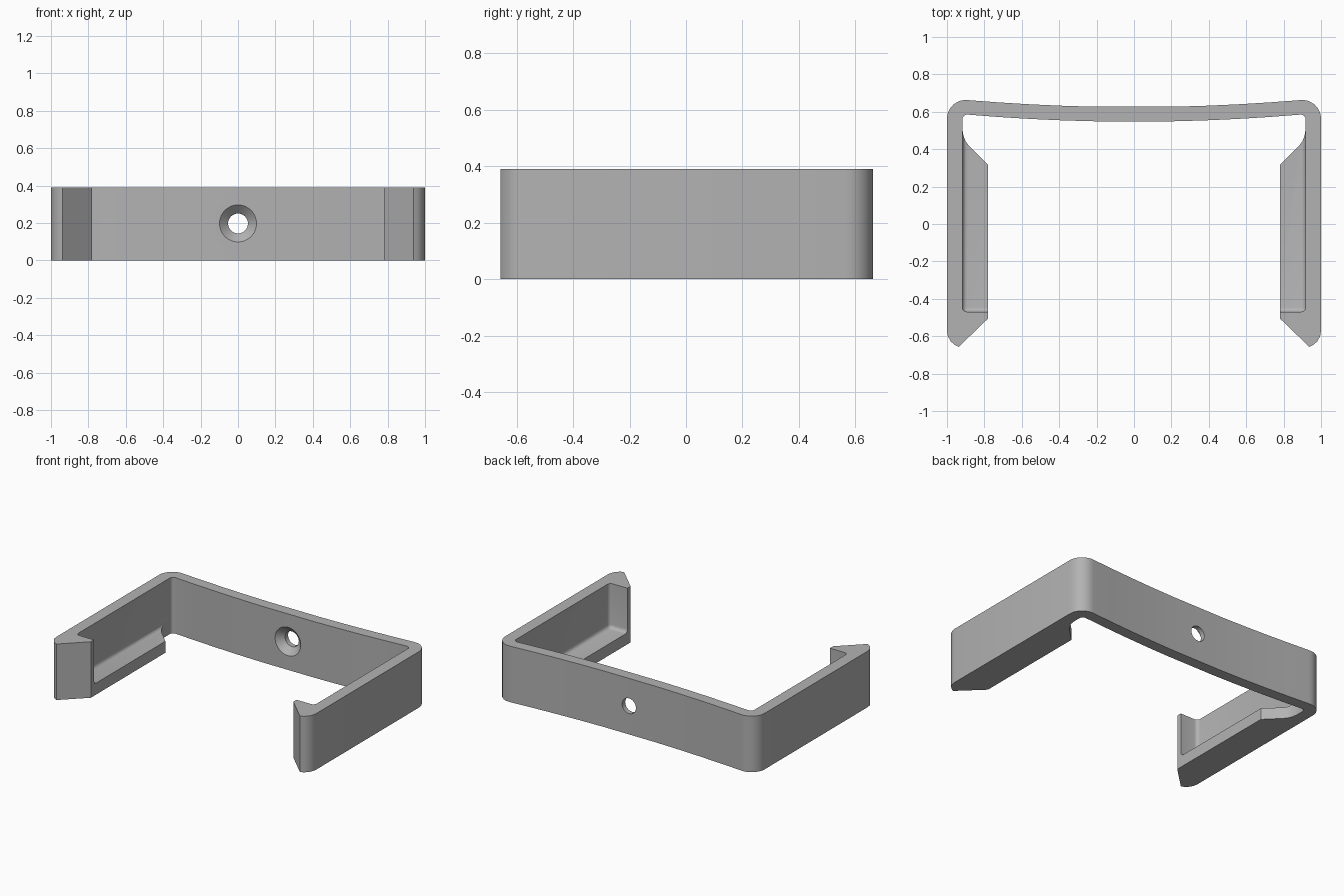
import bpy, bmesh, math
from mathutils import Matrix

HEIGHT = 0.39
LEDGE = 0.08
WALL = 0.917

if "Cube" in bpy.data.objects:
    bpy.data.objects.remove(bpy.data.objects["Cube"], do_unlink=True)

grey = bpy.data.materials.new("plain grey")
grey.use_nodes = True
colour = (0.45, 0.45, 0.45, 1)
grey.diffuse_color = colour
grey.node_tree.nodes["Principled BSDF"].inputs["Base Color"].default_value = colour


def make_object(name, bm):
    bmesh.ops.recalc_face_normals(bm, faces=bm.faces)
    mesh = bpy.data.meshes.new(name)
    bm.to_mesh(mesh)
    bm.free()
    mesh.materials.append(grey)
    obj = bpy.data.objects.new(name, mesh)
    bpy.context.collection.objects.link(obj)
    return obj


def arc(cx, cy, r, start, end, steps=8):
    angles = [math.radians(start + (end - start) * i / steps) for i in range(steps + 1)]
    return [(cx + r * math.cos(a), cy + r * math.sin(a)) for a in angles]


def bowed(base):
    # Gently bowed back wall, flat across the middle
    return [(x, base + 0.038 * (x / 0.89) ** 2) for x in (0.2, 0.37, 0.55, 0.72)]


# Plan of the left half: back, corner, side arm, hook, ledge, inner corner
half = bowed(0.625)
half += arc(0.9, 0.563, 0.1, 98, 0)
half += [(1, -0.57), (0.995, -0.6), (0.98, -0.627), (0.96, -0.646), (0.937, -0.657)]
half += [(0.78, -0.505), (0.78, 0.315), (0.88, 0.415)]
half += [(0.9, 0.442), (0.912, 0.471), (WALL, 0.505)]
half += arc(WALL - 0.025, 0.56, 0.025, 0, 90, 5)
half += reversed(bowed(0.547))
outline = half + [(-x, y) for x, y in reversed(half)]

bm = bmesh.new()
face = bm.faces.new([bm.verts.new((x, y, 0)) for x, y in outline])
new = bmesh.ops.extrude_face_region(bm, geom=[face])["geom"]
bmesh.ops.translate(bm, vec=(0, 0, HEIGHT),
                    verts=[v for v in new if isinstance(v, bmesh.types.BMVert)])
bracket = make_object("bracket", bm)


def cut(cutter):
    mod = bracket.modifiers.new(cutter.name, "BOOLEAN")
    mod.operation = "DIFFERENCE"
    mod.solver = "EXACT"
    mod.object = cutter
    cutter.hide_render = True
    cutter.hide_set(True)


# Rounded pockets that leave a ledge along the bottom of each arm
for side, name in ((1, "left_pocket"), (-1, "right_pocket")):
    x0, x1, y0, y1, z0, z1 = 0.5, WALL + 0.0005, -0.47, 0.555, LEDGE, 0.6
    bm = bmesh.new()
    bmesh.ops.create_cube(bm, size=1)
    bmesh.ops.scale(bm, vec=(x1 - x0, y1 - y0, z1 - z0), verts=bm.verts)
    bmesh.ops.translate(bm, vec=(side * (x0 + x1) / 2, (y0 + y1) / 2, (z0 + z1) / 2),
                        verts=bm.verts)
    bmesh.ops.bevel(bm, geom=list(bm.edges), offset=0.025, segments=4,
                    profile=0.5, affect="EDGES")
    cut(make_object(name, bm))

# Countersunk screw hole, turned around the y axis
bm = bmesh.new()
rings = []
for y, r in ((0.5, 0.1), (0.548, 0.1), (0.593, 0.053), (0.75, 0.053)):
    rings.append([bm.verts.new((px, y, pz)) for px, pz in arc(0, 0.198, r, 0, 360, 40)[:-1]])
for a, b in zip(rings, rings[1:]):
    for i in range(40):
        j = (i + 1) % 40
        bm.faces.new((a[i], a[j], b[j], b[i]))
bm.faces.new(rings[0])
bm.faces.new(rings[-1])
cut(make_object("screw_hole", bm))

# Bake the cuts, drop the cutters and smooth the rounded parts
bpy.context.view_layer.update()
graph = bpy.context.evaluated_depsgraph_get()
result = bpy.data.meshes.new_from_object(bracket.evaluated_get(graph))
cutters = [m.object for m in bracket.modifiers]
bracket.modifiers.clear()
bracket.data = result
for cutter in cutters:
    bpy.data.objects.remove(cutter, do_unlink=True)

bpy.ops.object.select_all(action="DESELECT")
bracket.select_set(True)
bpy.context.view_layer.objects.active = bracket
bpy.ops.object.shade_smooth_by_angle(angle=math.radians(30))
